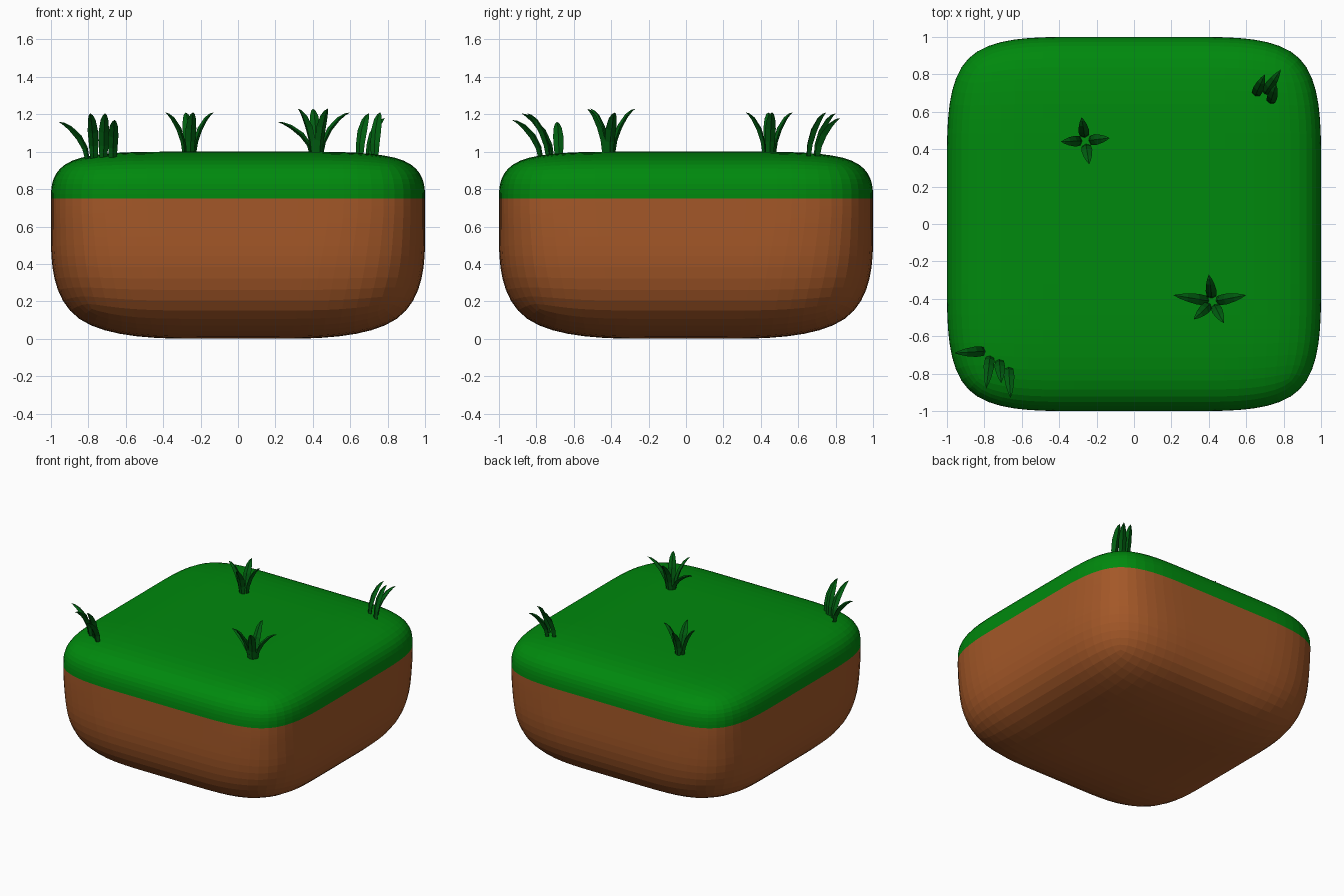
import bpy, bmesh, math
from mathutils import Vector

if "Cube" in bpy.data.objects:
    bpy.data.objects.remove(bpy.data.objects["Cube"])


def material(name, color):
    m = bpy.data.materials.new(name)
    m.diffuse_color = (*color, 1)
    m.use_nodes = True
    m.node_tree.nodes["Principled BSDF"].inputs["Base Color"].default_value = m.diffuse_color
    return m


grass_mat = material("grass_green", (0.0, 0.25, 0.004))
dirt_mat = material("dirt_brown", (0.37, 0.097, 0.021))
blade_mat = material("blade_green", (0.0, 0.11, 0.005))


def finish(name, bm, mats):
    bmesh.ops.recalc_face_normals(bm, faces=bm.faces)
    me = bpy.data.meshes.new(name)
    bm.to_mesh(me)
    bm.free()
    for m in mats:
        me.materials.append(m)
    ob = bpy.data.objects.new(name, me)
    bpy.context.collection.objects.link(ob)
    return ob


# Ground block: cube cut into loops, rounded by subdivision, top band green
bm = bmesh.new()
bmesh.ops.create_cube(bm, size=2)
bmesh.ops.translate(bm, vec=(0, 0, 1), verts=bm.verts)
bmesh.ops.scale(bm, vec=(1, 1, 0.5), verts=bm.verts)
cuts = [((s * 0.31, 0, 0), (1, 0, 0)) for s in (-1, 1)]
cuts += [((0, s * 0.31, 0), (0, 1, 0)) for s in (-1, 1)]
cuts += [((0, 0, z), (0, 0, 1)) for z in (0.64, 0.715)]
for co, no in cuts:
    bmesh.ops.bisect_plane(bm, geom=bm.verts[:] + bm.edges[:] + bm.faces[:],
                           plane_co=co, plane_no=no)
for f in bm.faces:
    f.material_index = 0 if f.calc_center_median().z > 0.72 else 1
# The underside loops sit closer together, so it rounds off more softly
for v in bm.verts:
    if v.co.z < 0.01:
        for i in (0, 1):
            if abs(v.co[i]) < 0.5:
                v.co[i] *= 0.3
block = finish("ground_block", bm, [grass_mat, dirt_mat])
sub = block.modifiers.new("round", 'SUBSURF')
sub.levels = sub.render_levels = 3


# One curved, tapered blade with a ridged diamond section
def add_blade(bm, base, tip, width, ridge):
    base, tip = Vector(base), Vector(tip)
    lean = Vector((tip.x - base.x, tip.y - base.y, 0))
    out = lean.normalized()
    side = Vector((-out.y, out.x, 0))
    rise = tip.z - base.z
    rings = []
    for t, w in ((0, 0.7), (0.25, 0.9), (0.5, 1.0), (0.75, 0.75), (0.9, 0.4)):
        c = base + lean * t ** 1.8 + Vector((0, 0, rise * (1 - (1 - t) ** 1.4)))
        tangent = lean * 1.8 * t ** 0.8 + Vector((0, 0, rise * 1.4 * (1 - t) ** 0.4))
        normal = side.cross(tangent).normalized()
        h = width * w / 2
        rings.append([bm.verts.new(c + o) for o in
                      (side * h, normal * h * ridge, -side * h, normal * h * -0.4)])
    end = bm.verts.new(tip)
    for a, b in zip(rings, rings[1:]):
        for i in range(4):
            j = (i + 1) % 4
            bm.faces.new((a[i], a[j], b[j], b[i]))
    for i in range(4):
        bm.faces.new((rings[-1][i], rings[-1][(i + 1) % 4], end))
    bm.faces.new(rings[0])


def tuft(name, blades, width=0.056, ridge=0.8):
    bm = bmesh.new()
    for base, tip in blades:
        add_blade(bm, base, tip, width, ridge)
    finish(name, bm, [blade_mat])


# Star-shaped tufts: blades fan out from a common centre
def star(name, cx, cy, tips):
    blades = []
    for x, y, z in tips:
        d = Vector((x - cx, y - cy)).normalized() * 0.024
        blades.append(((cx + d.x, cy + d.y, 0.98), (x, y, z)))
    tuft(name, blades, 0.058, 0.55)


star("grass_tuft_front", 0.42, -0.415,
     [(0.21, -0.38, 1.16), (0.40, -0.27, 1.23), (0.60, -0.38, 1.21),
      (0.48, -0.53, 1.23), (0.32, -0.51, 1.23)])
star("grass_tuft_back", -0.26, 0.445,
     [(-0.39, 0.44, 1.21), (-0.28, 0.57, 1.21), (-0.13, 0.46, 1.21),
      (-0.24, 0.32, 1.21)])

# Corner tufts: blades lean outward together
tuft("grass_tuft_back_corner",
     [((0.65, 0.69, 0.96), (0.70, 0.80, 1.205)),
      ((0.70, 0.70, 0.96), (0.785, 0.825, 1.18)),
      ((0.73, 0.65, 0.96), (0.76, 0.75, 1.21))])
tuft("grass_tuft_front_corner",
     [((-0.80, -0.68, 0.95), (-0.96, -0.69, 1.16)),
      ((-0.77, -0.71, 0.95), (-0.79, -0.88, 1.205)),
      ((-0.72, -0.73, 0.95), (-0.71, -0.85, 1.205)),
      ((-0.67, -0.77, 0.95), (-0.66, -0.93, 1.17))])
